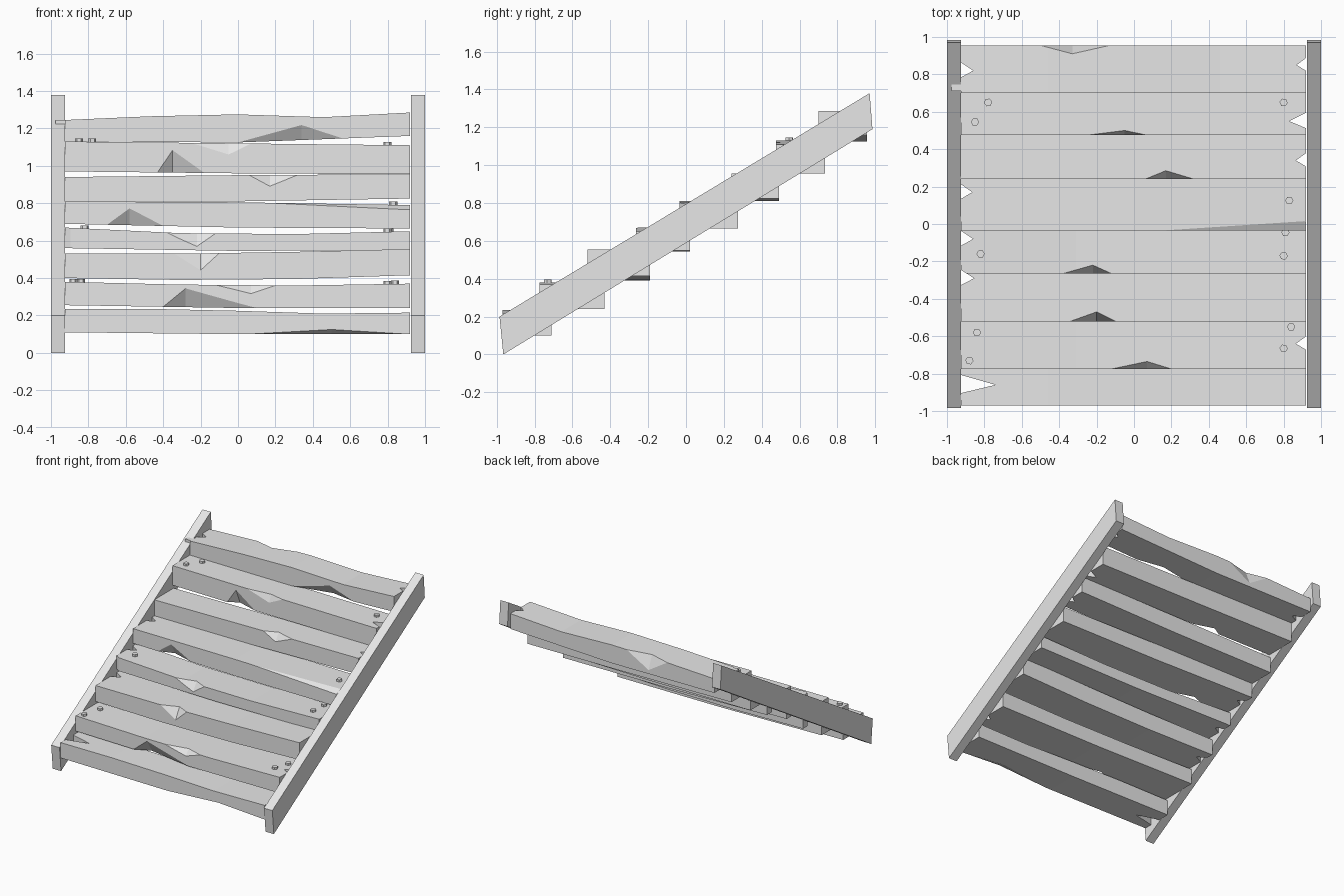
import bpy
import bmesh
from math import pi

cube = bpy.data.objects.get("Cube")
if cube:
    bpy.data.objects.remove(cube, do_unlink=True)

grey = bpy.data.materials.new("plain_grey")
grey.use_nodes = True
GREY = (0.8, 0.8, 0.8, 1)
grey.diffuse_color = GREY
grey.node_tree.nodes["Principled BSDF"].inputs["Base Color"].default_value = GREY

LEFT, RIGHT = -0.925, 0.92


def finish(name, bm):
    """Turn a bmesh into a flat shaded grey object."""
    bmesh.ops.recalc_face_normals(bm, faces=bm.faces)
    mesh = bpy.data.meshes.new(name)
    bm.to_mesh(mesh)
    bm.free()
    mesh.materials.append(grey)
    ob = bpy.data.objects.new(name, mesh)
    bpy.context.collection.objects.link(ob)
    return ob


def loft(bm, rings):
    """Skin closed rings of equal length and cap both ends."""
    rows = [[bm.verts.new(p) for p in ring] for ring in rings]
    n = len(rows[0])
    for a, b in zip(rows, rows[1:]):
        for i in range(n):
            j = (i + 1) % n
            bm.faces.new((a[i], a[j], b[j], b[i]))
    bm.faces.new(rows[0])
    bm.faces.new(rows[-1])


def height(points, x):
    """Height of a crooked edge, given as evenly spaced values."""
    t = (x - LEFT) / (RIGHT - LEFT) * (len(points) - 1)
    i = min(max(int(t), 0), len(points) - 2)
    return points[i] + (points[i + 1] - points[i]) * (t - i)


def chip_size(chips, corner, x):
    """Inward y and z cut of a corner at x."""
    dy = dz = 0
    for name, start, peak, end, cy, cz in chips:
        if name == corner and start < x < end:
            k = (x - start) / (peak - start) if x <= peak else (end - x) / (end - peak)
            dy, dz = dy + cy * k, dz + cz * k
    return dy, dz


def tread(name, front, back, tops, bottoms, chips):
    """Warped plank whose long edges are split by chips."""
    stations = {LEFT, RIGHT}
    for points in (tops, bottoms):
        for i in range(len(points)):
            stations.add(LEFT + (RIGHT - LEFT) * i / (len(points) - 1))
    for chip in chips:
        stations.update(x for x in chip[1:4] if LEFT < x < RIGHT)
    rings = []
    for x in sorted(stations):
        top, bottom = height(tops, x), height(bottoms, x)
        ring = []
        for corner, y, z, sy, sz in (("front_bottom", front, bottom, 1, 1),
                                     ("back_bottom", back, bottom, -1, 1),
                                     ("back_top", back, top, -1, -1),
                                     ("front_top", front, top, 1, -1)):
            dy, dz = chip_size(chips, corner, x)
            pair = [(x, y, z + sz * dz), (x, y + sy * dy, z)]
            ring += pair if sy == sz else pair[::-1]
        rings.append(ring)
    bm = bmesh.new()
    loft(bm, rings)
    bmesh.ops.remove_doubles(bm, verts=bm.verts, dist=0.0005)
    return finish(name, bm)


# Side stringers
for side, name in ((-1, "right_stringer"), (1, "left_stringer")):
    outline = ((-0.985, 0.2), (-0.965, 0), (0.985, 1.19), (0.97, 1.38))
    bm = bmesh.new()
    loft(bm, [[(side * x, y, z) for y, z in outline] for x in (0.925, 1)])
    finish(name, bm)

# Treads from bottom to top: front, back, top heights, bottom heights, chips
TREADS = [
    (-0.97, -0.71, (0.235, 0.235, 0.225, 0.21, 0.215), (0.11, 0.1, 0.1),
     [("front_bottom", 0.05, 0.5, 0.91, 0.06, 0.025)]),
    (-0.775, -0.43, (0.38, 0.365, 0.36, 0.37), (0.255, 0.24, 0.24),
     [("front_bottom", -0.4, -0.28, 0.1, 0.06, 0.1),
      ("front_top", -0.12, 0.07, 0.2, 0.04, 0.045)]),
    (-0.52, -0.19, (0.53, 0.53, 0.54, 0.555), (0.4, 0.39, 0.395, 0.415),
     [("front_top", -0.34, -0.2, -0.1, 0.05, 0.09)]),
    (-0.265, 0.02, (0.67, 0.64, 0.635, 0.65), (0.56, 0.545, 0.55),
     [("front_top", -0.38, -0.22, -0.12, 0.045, 0.07)]),
    (-0.035, 0.275, (0.81, 0.805, 0.79), (0.69, 0.67, 0.665),
     [("front_bottom", -0.7, -0.58, -0.4, 0.05, 0.09),
      ("front_top", 0.15, 0.91, 1, 0.05, 0.025)]),
    (0.24, 0.49, (0.94, 0.95, 0.955), (0.81, 0.81, 0.825),
     [("front_top", 0.06, 0.17, 0.32, 0.045, 0.06)]),
    (0.475, 0.735, (1.13, 1.12, 1.11), (0.97, 0.96, 0.955),
     [("front_bottom", -0.43, -0.35, -0.18, 0.05, 0.12),
      ("front_top", -0.25, -0.05, 0.07, 0.025, 0.06)]),
    (0.7, 0.955, (1.245, 1.265, 1.275, 1.26, 1.285), (1.13, 1.125, 1.16),
     [("front_bottom", 0, 0.34, 0.56, 0.05, 0.08),
      ("back_top", -0.5, -0.33, -0.13, 0.045, 0.11)]),
]
treads = [tread(f"tread_{i + 1}", *spec) for i, spec in enumerate(TREADS)]

# Split ends: y and inner tip x of each notch
bm = bmesh.new()
for y, tip in ((0.82, -0.86), (0.17, -0.865), (-0.08, -0.86), (-0.29, -0.855),
               (-0.86, -0.74), (0.85, 0.87), (0.55, 0.83), (0.34, 0.865),
               (-0.64, 0.865)):
    base = 0.95 if tip > 0 else -0.95
    loft(bm, [[(base, y - 0.05, z), (tip, y, z), (base, y + 0.06, z)]
              for z in (-0.1, 1.5)])
cutter = finish("notch_cutter", bm)
cutter.hide_render = True
for ob in treads:
    mod = ob.modifiers.new("notches", 'BOOLEAN')
    mod.operation, mod.solver, mod.object = 'DIFFERENCE', 'EXACT', cutter
    bpy.context.view_layer.objects.active = ob
    bpy.ops.object.modifier_apply(modifier=mod.name)
bpy.data.objects.remove(cutter, do_unlink=True)

# Splinter of the top tread that reaches over the stringer
bm = bmesh.new()
loft(bm, [[(x, 0.71, 1.222), (x, 0.76, 1.222), (x, 0.76, 1.245), (x, 0.71, 1.245)]
          for x in (-0.975, -0.9)])
finish("top_tread_splinter", bm)

# Bolt heads: tread number, x, y
for number, x, y in ((7, -0.78, 0.65), (7, -0.85, 0.545), (7, 0.8, 0.65),
                     (5, 0.83, 0.125), (4, 0.81, -0.045), (4, 0.8, -0.17),
                     (4, -0.82, -0.16), (2, -0.84, -0.58), (2, -0.88, -0.73),
                     (2, 0.8, -0.665), (2, 0.84, -0.55)):
    bm = bmesh.new()
    bmesh.ops.create_cone(bm, cap_ends=True, segments=6, radius1=0.022,
                          radius2=0.022, depth=0.04)
    bolt = finish("bolt_head", bm)
    bolt.location = (x, y, height(TREADS[number - 1][2], x) - 0.003)
    bolt.rotation_euler.z = pi * x
